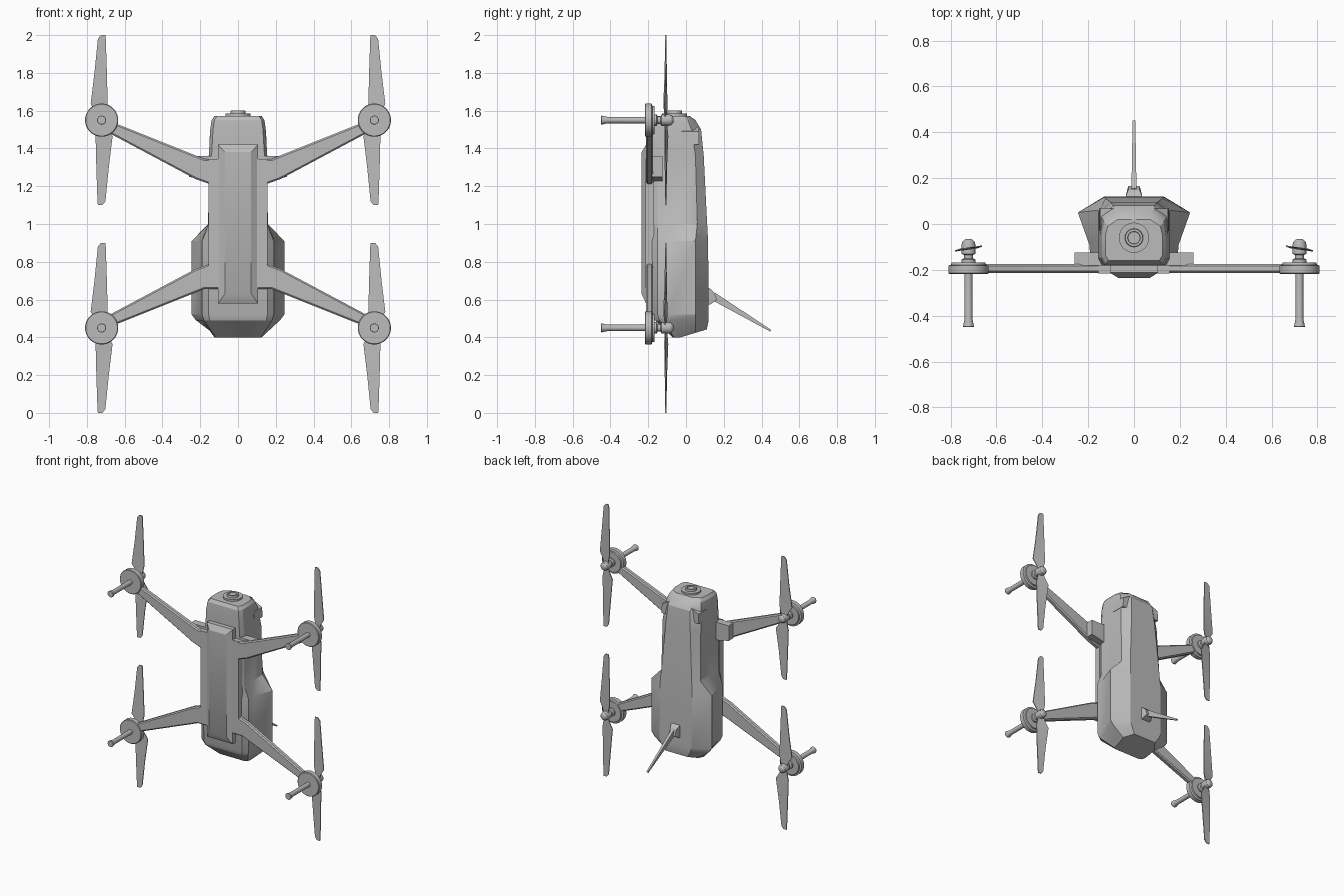
import bpy, bmesh, math
from mathutils import Vector

if "Cube" in bpy.data.objects:
    bpy.data.objects.remove(bpy.data.objects["Cube"])

grey = bpy.data.materials.new("plain_grey")
grey.diffuse_color = (0.5, 0.5, 0.5, 1)
grey.use_nodes = True
grey.node_tree.nodes["Principled BSDF"].inputs["Base Color"].default_value = grey.diffuse_color


def make(name, verts, faces, bevel=0.0):
    bm = bmesh.new()
    vs = [bm.verts.new(v) for v in verts]
    for f in faces:
        bm.faces.new([vs[i] for i in f])
    bmesh.ops.recalc_face_normals(bm, faces=bm.faces)
    me = bpy.data.meshes.new(name)
    bm.to_mesh(me)
    bm.free()
    me.materials.append(grey)
    ob = bpy.data.objects.new(name, me)
    bpy.context.collection.objects.link(ob)
    bpy.ops.object.select_all(action='DESELECT')
    ob.select_set(True)
    bpy.context.view_layer.objects.active = ob
    bpy.ops.object.shade_smooth_by_angle(angle=math.radians(25))
    if bevel:
        m = ob.modifiers.new("bevel", 'BEVEL')
        m.width, m.segments = bevel, 1
    return ob


def loft(name, rings, bevel=0.0):
    """Skin equal-length rings of points and cap both ends."""
    n = len(rings[0])
    verts = [p for r in rings for p in r]
    faces = [(k * n + i, k * n + (i + 1) % n, (k + 1) * n + (i + 1) % n, (k + 1) * n + i)
             for k in range(len(rings) - 1) for i in range(n)]
    faces += [tuple(range(n)), tuple(range(len(verts) - n, len(verts)))]
    return make(name, verts, faces, bevel)


def lathe(name, profile, centre, axis, n=32):
    """Turn (radius, position) pairs about the y or z axis."""
    rings = []
    for r, t in profile:
        ring = []
        for i in range(n):
            a = 2 * math.pi * i / n
            u, v = r * math.cos(a), r * math.sin(a)
            off = (u, t, v) if axis == 'y' else (u, v, t)
            ring.append(Vector(centre) + Vector(off))
        rings.append(ring)
    return loft(name, rings)


def plate(name, outline, y0, y1, bevel=0.0):
    """Extrude an (x, z) outline along y."""
    return loft(name, [[(x, y, z) for x, z in outline] for y in (y0, y1)], bevel)


def rect(hx, z0, z1):
    return [(-hx, z0), (hx, z0), (hx, z1), (-hx, z1)]


# Body shell: half cross-sections (x, y) from underside to back, at each height
sections = [
    (0.40, 0.3, [(.10, -.07), (.12, -.06), (.125, -.03), (.135, .05), (.09, .11)]),
    (0.49, 0, [(.15, -.165), (.18, -.14), (.188, -.09), (.222, .05), (.12, .12)]),
    (0.52, 0, [(.155, -.175), (.19, -.15), (.195, -.09), (.245, .05), (.13, .12)]),
    (0.91, 0, [(.155, -.18), (.19, -.15), (.195, -.09), (.245, .05), (.13, .117)]),
    (1.00, 0, [(.14, -.18), (.155, -.15), (.155, -.05), (.158, .06), (.125, .112)]),
    (1.36, 0, [(.14, -.18), (.155, -.15), (.155, -.05), (.155, .05), (.10, .094)]),
    (1.50, 0, [(.132, -.18), (.147, -.15), (.147, -.05), (.142, .03), (.09, .08)]),
    (1.55, 0, [(.125, -.175), (.14, -.145), (.14, -.05), (.13, .01), (.08, .05)]),
    (1.572, 0, [(.11, -.16), (.125, -.135), (.125, -.05), (.115, -.01), (.07, .02)]),
]
rings = []
for z, slope, half in sections:
    ring = half + [(-x, y) for x, y in reversed(half)]
    rings.append([(x, y, z + slope * max(0, y + .03)) for x, y in ring])
loft("body_shell", rings)

# Centre frame plate and raised spine on the underside
plate("frame_plate", rect(.155, .665, 1.345), -.215, -.17)
loft("spine", [[(x, -.18, z) for x, z in rect(.105, .58, 1.42)],
               [(x, -.212, z) for x, z in rect(.105, .58, 1.42)],
               [(x, -.235, z) for x, z in rect(.07, .63, 1.38)]])

# Camera on the nose
lathe("camera", [(.05, 1.56), (.05, 1.572), (.066, 1.572), (.066, 1.585), (.04, 1.585),
                 (.038, 1.6), (.028, 1.6), (.026, 1.594)], (0, -.06, 0), 'z')

# Tail antenna on the back
loft("antenna_base", [[(sx * w, y0 if s < 0 else y1, z0 if s < 0 else z1)
                       for sx, s in ((-1, -1), (1, -1), (1, 1), (-1, 1))]
                      for w, y0, z0, y1, z1 in ((.036, .10, .57, .10, .67),
                                               (.034, .13, .575, .125, .66),
                                               (.025, .165, .598, .148, .64))])
start, end = Vector((0, .145, .617)), Vector((0, .448, .435))
side = Vector((0, .515, .857))
loft("antenna", [[c + Vector((a * w, 0, 0)) + side * (b * h)
                  for a, b in ((-1, -1), (1, -1), (1, 1), (-1, 1))]
                 for c, w, h in ((start, .011, .021), (end, .006, .005))])

arm_outline = [(.10, .345), (.18, .345), (.63, .525), (.72, .55), (.67, .475),
               (.225, .238), (.155, .213), (.10, .213)]
blade_sections = [(.0, -.018, .018), (.04, -.03, .022), (.085, -.058, .032),
                  (.25, -.038, .028), (.43, -.02, .022), (.45, -.004, .02)]

for sx in (-1, 1):
    tag = "left" if sx < 0 else "right"
    # Side sensor block behind the upper arm, and nose corner block
    plate("side_block_" + tag, [(sx * x, z) for x, z in
          ((.14, 1.225), (.26, 1.25), (.26, 1.36), (.14, 1.36))], -.18, -.125)
    plate("nose_corner_" + tag, [(sx * x, z) for x, z in
          ((.085, 1.42), (.152, 1.42), (.148, 1.49), (.085, 1.52))], -.03, .068)
    for sz in (-1, 1):
        part = tag + ("_upper" if sz > 0 else "_lower")
        cx, cz = sx * .722, 1 + sz * .55
        # Arm
        plate("arm_" + part, [(sx * x, 1 + sz * z) for x, z in arm_outline],
              -.213, -.175, .008)
        # Motor mount disc, motor, propeller cap
        lathe("motor_mount_" + part, [(.084, -.218), (.088, -.214), (.088, -.182), (.076, -.178),
                                      (.074, -.168), (.03, -.168)], (cx, 0, cz), 'y')
        lathe("motor_" + part, [(.03, -.18), (.03, -.155), (.02, -.15), (.02, -.135),
                                (.03, -.13), (.03, -.09), (.027, -.078), (.016, -.068),
                                (.004, -.065)], (cx, 0, cz), 'y', 24)
        # Landing leg
        lathe("leg_" + part, [(.022, -.45), (.024, -.447), (.017, -.415), (.017, -.2)],
              (cx, 0, cz), 'y', 20)
        # Two thin twisted blades, the second turned half round
        for k in (1, -1):
            loft("blade_" + part + ("_a" if k > 0 else "_b"),
                 [[(cx - sx * k * x, -.107 + k * x * max(.02, .22 - d * .5) + t, cz + k * d)
                   for x, t in ((a, -.003), (b, -.003), (b, .003), (a, .003))]
                  for d, a, b in blade_sections])
